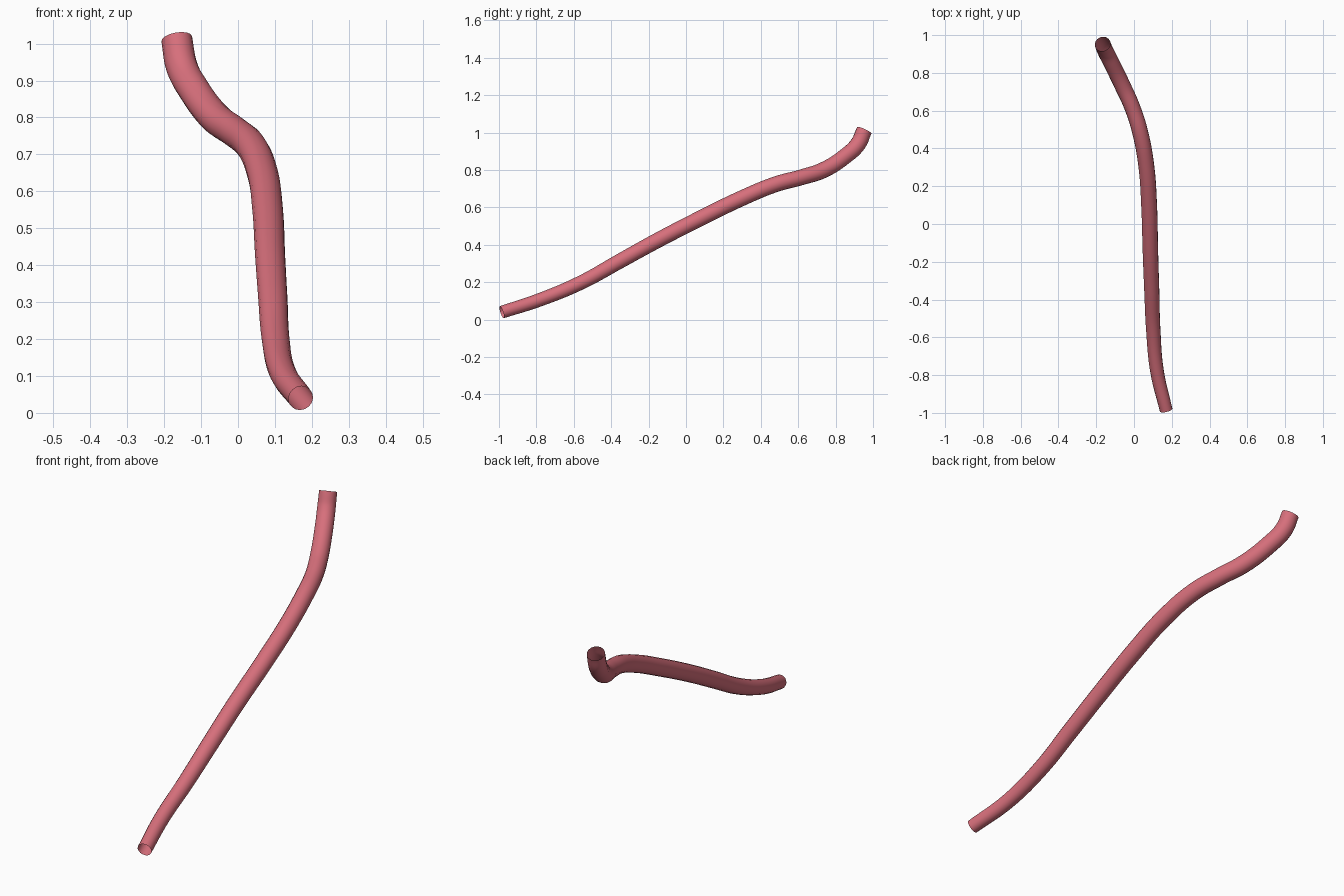
import bpy

cube = bpy.data.objects.get("Cube")
if cube:
    bpy.data.objects.remove(cube, do_unlink=True)

# Centreline of the tube: x, y, z, radius
path = [
    (0.170, -0.985, 0.040, 0.034),
    (0.122, -0.780, 0.107, 0.036),
    (0.102, -0.560, 0.199, 0.038),
    (0.094, -0.350, 0.315, 0.040),
    (0.087, -0.150, 0.425, 0.041),
    (0.080, 0.100, 0.553, 0.042),
    (0.066, 0.300, 0.650, 0.042),
    (0.034, 0.480, 0.724, 0.042),
    (-0.010, 0.620, 0.762, 0.042),
    (-0.062, 0.735, 0.800, 0.043),
    (-0.118, 0.850, 0.873, 0.043),
    (-0.153, 0.920, 0.940, 0.043),
    (-0.166, 0.953, 1.013, 0.042),
]

# Open round tube swept along a smooth curve
curve = bpy.data.curves.new("bent_tube", 'CURVE')
curve.dimensions = '3D'
curve.resolution_u = 8
curve.bevel_depth = 1.0
curve.bevel_resolution = 6
curve.use_fill_caps = False
spline = curve.splines.new('BEZIER')
spline.bezier_points.add(len(path) - 1)
for point, (x, y, z, radius) in zip(spline.bezier_points, path):
    point.co = (x, y, z)
    point.radius = radius
    point.handle_left_type = point.handle_right_type = 'AUTO'

tube = bpy.data.objects.new("bent_tube", curve)
bpy.context.collection.objects.link(tube)

# Soft red material
red = bpy.data.materials.new("soft_red")
red.use_nodes = True
color = (0.68, 0.16, 0.20, 1)
red.diffuse_color = color
red.node_tree.nodes["Principled BSDF"].inputs["Base Color"].default_value = color
curve.materials.append(red)

# Turn into a smooth mesh
bpy.ops.object.select_all(action='DESELECT')
tube.select_set(True)
bpy.context.view_layer.objects.active = tube
bpy.ops.object.convert(target='MESH')
bpy.ops.object.shade_smooth()
